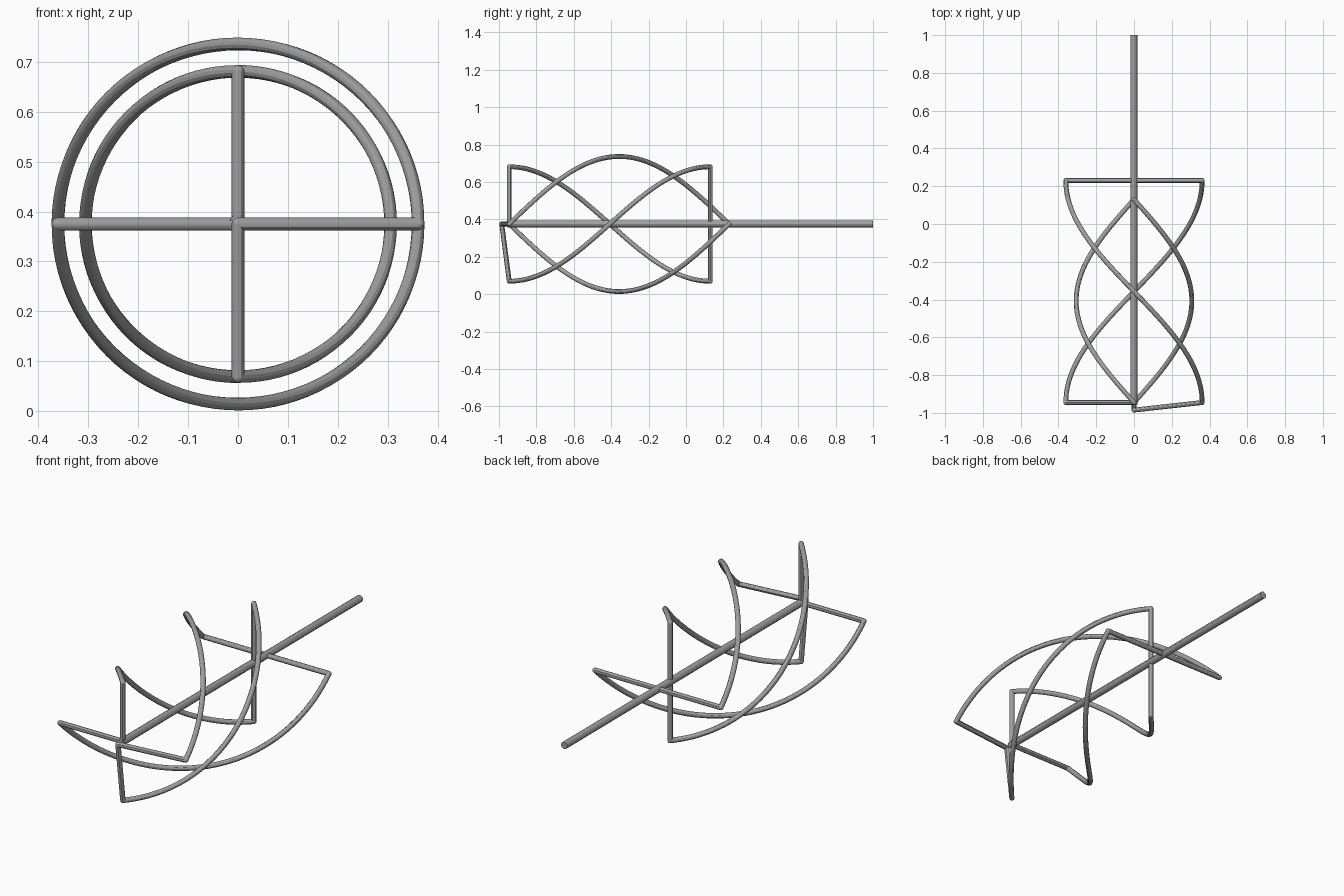
import bpy
from math import sin, cos, pi
from mathutils import Vector

if "Cube" in bpy.data.objects:
    bpy.data.objects.remove(bpy.data.objects["Cube"], do_unlink=True)

AXIS_Z = 0.375      # height of the mast axis
WIRE = 0.0128       # wire radius
FRONT = -0.945      # front end of both loops
FEED = -0.985       # offset feed point ahead of the mast

metal = bpy.data.materials.new("grey metal")
metal.use_nodes = True
grey = (0.35, 0.35, 0.35, 1)
metal.diffuse_color = grey
metal.node_tree.nodes["Principled BSDF"].inputs["Base Color"].default_value = grey


def tube(name, points, radius):
    """Round capped tube along a path, turned into a smooth mesh."""
    curve = bpy.data.curves.new(name, "CURVE")
    curve.dimensions = "3D"
    curve.bevel_depth = radius
    curve.bevel_resolution = 4
    curve.use_fill_caps = True
    spline = curve.splines.new("POLY")
    spline.points.add(len(points) - 1)
    for p, co in zip(spline.points, points):
        p.co = (*co, 1)
    obj = bpy.data.objects.new(name, curve)
    bpy.context.collection.objects.link(obj)
    curve.materials.append(metal)
    bpy.ops.object.select_all(action="DESELECT")
    obj.select_set(True)
    bpy.context.view_layer.objects.active = obj
    bpy.ops.object.convert(target="MESH")
    bpy.ops.object.shade_smooth_by_angle()


def elbow(name, co):
    """Rounded joint where two wires meet."""
    bpy.ops.mesh.primitive_uv_sphere_add(segments=16, ring_count=10, radius=WIRE, location=co)
    obj = bpy.context.object
    obj.name = name
    obj.data.materials.append(metal)
    bpy.ops.object.shade_smooth()


def ring_point(radius, angle, y):
    return Vector((radius * cos(angle), y, AXIS_Z + radius * sin(angle)))


def helix_loop(name, radius, back, start, feed_angle):
    """Two half-turn wires, a back crossbar and two front feed arms."""
    steps = 48
    for i, side in enumerate(("first", "second")):
        a0 = start + i * pi
        path = [ring_point(radius, a0 - pi * t / steps, back + (FRONT - back) * t / steps)
                for t in range(steps + 1)]
        tube(f"{name}_{side}_helix", path, WIRE)
        elbow(f"{name}_{side}_back_elbow", path[0])
        elbow(f"{name}_{side}_front_elbow", path[-1])
        # One arm of each loop slants forward to the feed point
        end_y = FEED if abs(cos(a0 - pi - feed_angle) - 1) < 0.01 else FRONT
        hub = Vector((0, end_y, AXIS_Z))
        tube(f"{name}_{side}_feed_arm", [hub, path[-1]], WIRE)
        elbow(f"{name}_{side}_hub_elbow", hub)
    tube(f"{name}_back_crossbar",
         [ring_point(radius, start, back), ring_point(radius, start + pi, back)], WIRE)


# Mast
tube("mast", [(0, -0.955, AXIS_Z), (0, 1, AXIS_Z)], 0.0185)

# Long and short wire loops
helix_loop("long_loop", 0.361, 0.23, 0, 0)
helix_loop("short_loop", 0.306, 0.13, pi / 2, -pi / 2)
